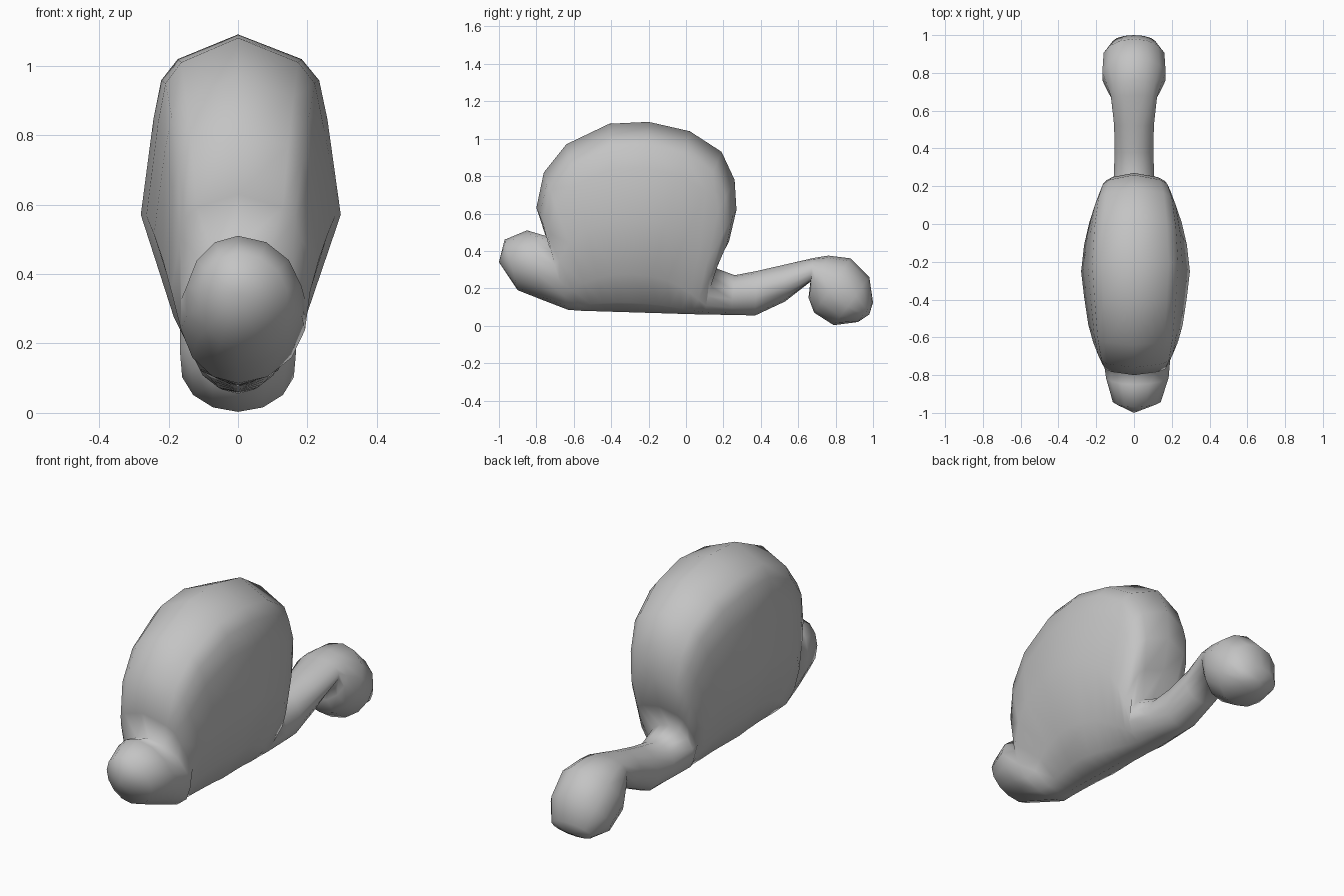
import bpy, bmesh, math

cube = bpy.data.objects.get("Cube")
if cube:
    bpy.data.objects.remove(cube, do_unlink=True)

grey = bpy.data.materials.new("plain grey")
grey.use_nodes = True
grey.diffuse_color = (0.55, 0.55, 0.55, 1)
grey.node_tree.nodes["Principled BSDF"].inputs["Base Color"].default_value = grey.diffuse_color

# Half cross-sections as (height share, width share): tube for limbs, tall for the shell
tube = [((1 - math.cos(a)) / 2, math.sin(a)) for a in (k * math.pi / 7 for k in range(1, 7))]
tall = [(0.05, 0.39), (0.20, 0.66), (0.49, 1.0), (0.76, 0.87), (0.87, 0.79), (0.93, 0.62)]


def section(low, high, half_width, profile, shift=0):
    """Closed ring standing between a low and a high (y, z) point, its sides shifted along x."""
    def point(t, x, side):
        return (x * (shift + side * half_width),
                low[0] + (high[0] - low[0]) * t, low[1] + (high[1] - low[1]) * t)
    right = [point(t, x, -1) for t, x in profile]
    left = [point(t, x, 1) for t, x in reversed(profile)]
    return [point(0, 0, 1)] + right + [point(1, 0, 1)] + left


# Head
rings = [section((-0.90, 0.19), (-0.97, 0.46), 0.13, tube, 0.015),
         section((-0.76, 0.135), (-0.85, 0.51), 0.17, tube, 0.018),
         section((-0.63, 0.085), (-0.75, 0.48), 0.183, tube, 0.015)]

# Shell: sections fan out from the flat foot to the round rim
rim = [(-0.80, 0.63, 0.20), (-0.76, 0.82, 0.225), (-0.64, 0.97, 0.25), (-0.41, 1.08, 0.272),
       (-0.20, 1.09, 0.288), (0.02, 1.04, 0.272), (0.19, 0.93, 0.245), (0.26, 0.78, 0.215),
       (0.27, 0.62, 0.195), (0.23, 0.45, 0.165)]
for i, (y, z, width) in enumerate(rim):
    foot = -0.56 + 0.065 * i
    rings.append(section((foot, 0.08 - 0.002 * i), (y, z), width, tall, 0.008))

# Neck and tail ball
rings += [section(low, high, width, tube) for low, high, width in [
    ((0.10, 0.06), (0.14, 0.315), 0.13),
    ((0.24, 0.058), (0.26, 0.27), 0.11),
    ((0.37, 0.055), (0.38, 0.293), 0.105),
    ((0.53, 0.13), (0.52, 0.325), 0.108),
    ((0.665, 0.235), (0.68, 0.362), 0.125),
    ((0.655, 0.15), (0.76, 0.375), 0.14),
    ((0.685, 0.07), (0.88, 0.36), 0.172),
    ((0.79, 0.003), (0.98, 0.26), 0.165),
    ((0.92, 0.02), (1.0, 0.125), 0.115)]]

# One continuous skin, closed with a fan at each end
bm = bmesh.new()
loops = [[bm.verts.new(p) for p in ring] for ring in rings]
count = len(loops[0])
for i in range(count):
    j = (i + 1) % count
    for a, b in zip(loops, loops[1:]):
        bm.faces.new((a[i], a[j], b[j], b[i]))
for loop, tip in ((loops[0], (0, -1.0, 0.34)), (loops[-1], (0, 0.98, 0.06))):
    end = bm.verts.new(tip)
    for i in range(count):
        bm.faces.new((loop[i], loop[(i + 1) % count], end))
bmesh.ops.recalc_face_normals(bm, faces=bm.faces)
for f in bm.faces:
    f.smooth = True
mesh = bpy.data.meshes.new("shelled_body")
bm.to_mesh(mesh)
bm.free()
mesh.materials.append(grey)
bpy.context.collection.objects.link(bpy.data.objects.new("shelled_body", mesh))
